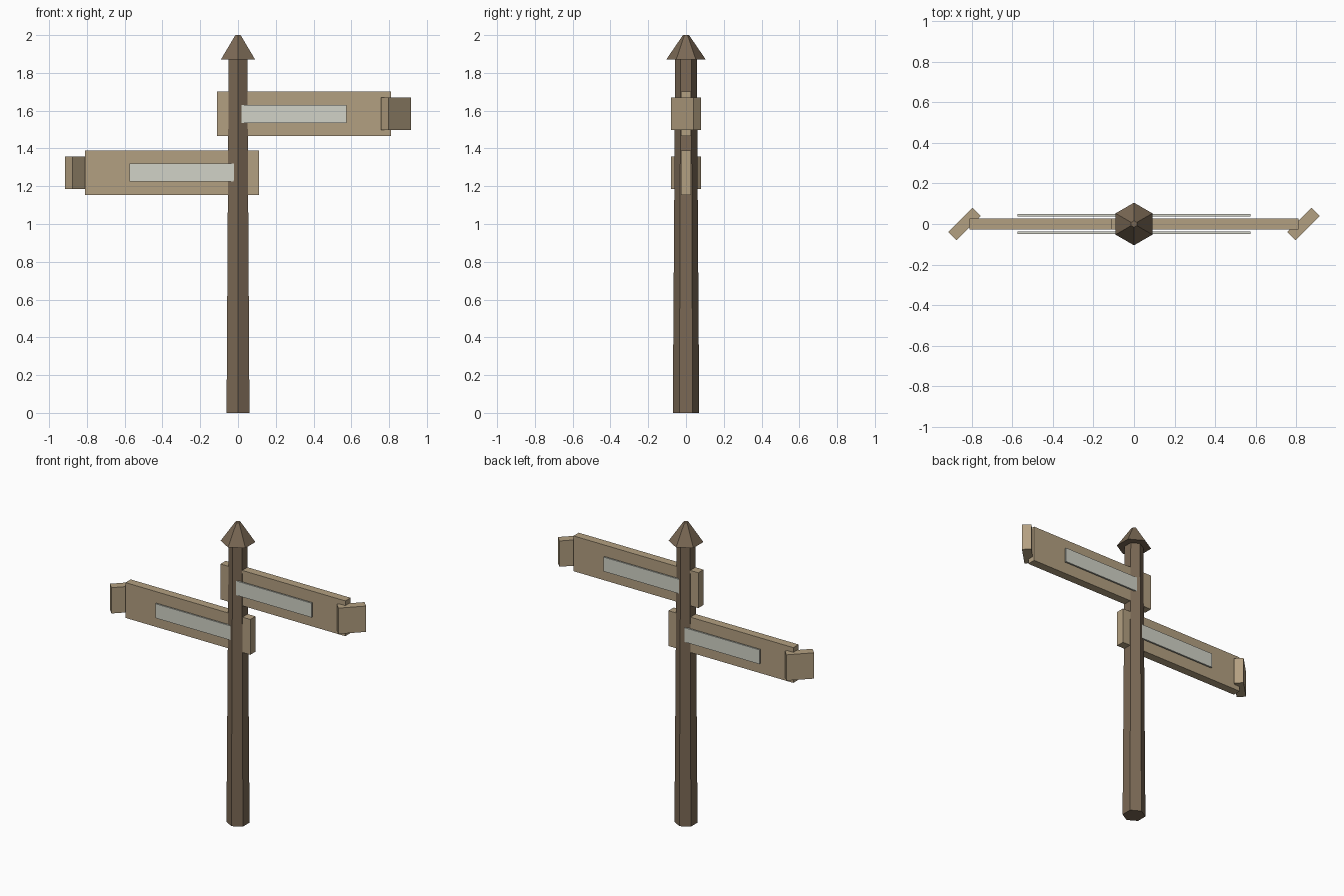
import bpy
from math import radians, pi

if "Cube" in bpy.data.objects:
    bpy.data.objects.remove(bpy.data.objects["Cube"])


def material(name, rgb):
    m = bpy.data.materials.new(name)
    m.diffuse_color = (*rgb, 1)
    m.use_nodes = True
    m.node_tree.nodes["Principled BSDF"].inputs["Base Color"].default_value = m.diffuse_color
    return m


dark_wood = material("dark_wood", (0.195, 0.14, 0.09))
light_wood = material("light_wood", (0.45, 0.35, 0.22))
pale_panel = material("pale_panel", (0.64, 0.65, 0.57))


def hex_cone(name, r1, r2, z0, z1):
    # six-sided taper with corners on the y axis
    bpy.ops.mesh.primitive_cone_add(vertices=6, radius1=r1, radius2=r2, depth=z1 - z0,
                                    location=(0, 0, (z0 + z1) / 2))
    ob = bpy.context.object
    ob.name = name
    ob.data.materials.append(dark_wood)


def box(name, center, size, mat, turn=0):
    bpy.ops.mesh.primitive_cube_add(size=1, location=center, rotation=(0, 0, turn))
    ob = bpy.context.object
    ob.name = name
    ob.scale = size
    ob.data.materials.append(mat)


# Tapered post and pointed cap
hex_cone("post", 0.07, 0.057, 0, 1.88)
hex_cone("cap", 0.105, 0.016, 1.87, 2.0)


def sign(label, side, z):
    # plank, angled end block and a raised panel on both faces
    box(label + "_board", (side * 0.35, 0, z), (0.92, 0.055, 0.235), light_wood)
    box(label + "_end_block", (side * 0.836, 0, z), (0.17, 0.057, 0.172), light_wood, radians(45))
    for face, y in (("front", -0.043), ("back", 0.043)):
        box(f"{label}_{face}_panel", (side * 0.29, y, z), (0.57, 0.011, 0.095), pale_panel)


# Two signs pointing opposite ways
sign("upper_sign", 1, 1.583)
sign("lower_sign", -1, 1.272)
